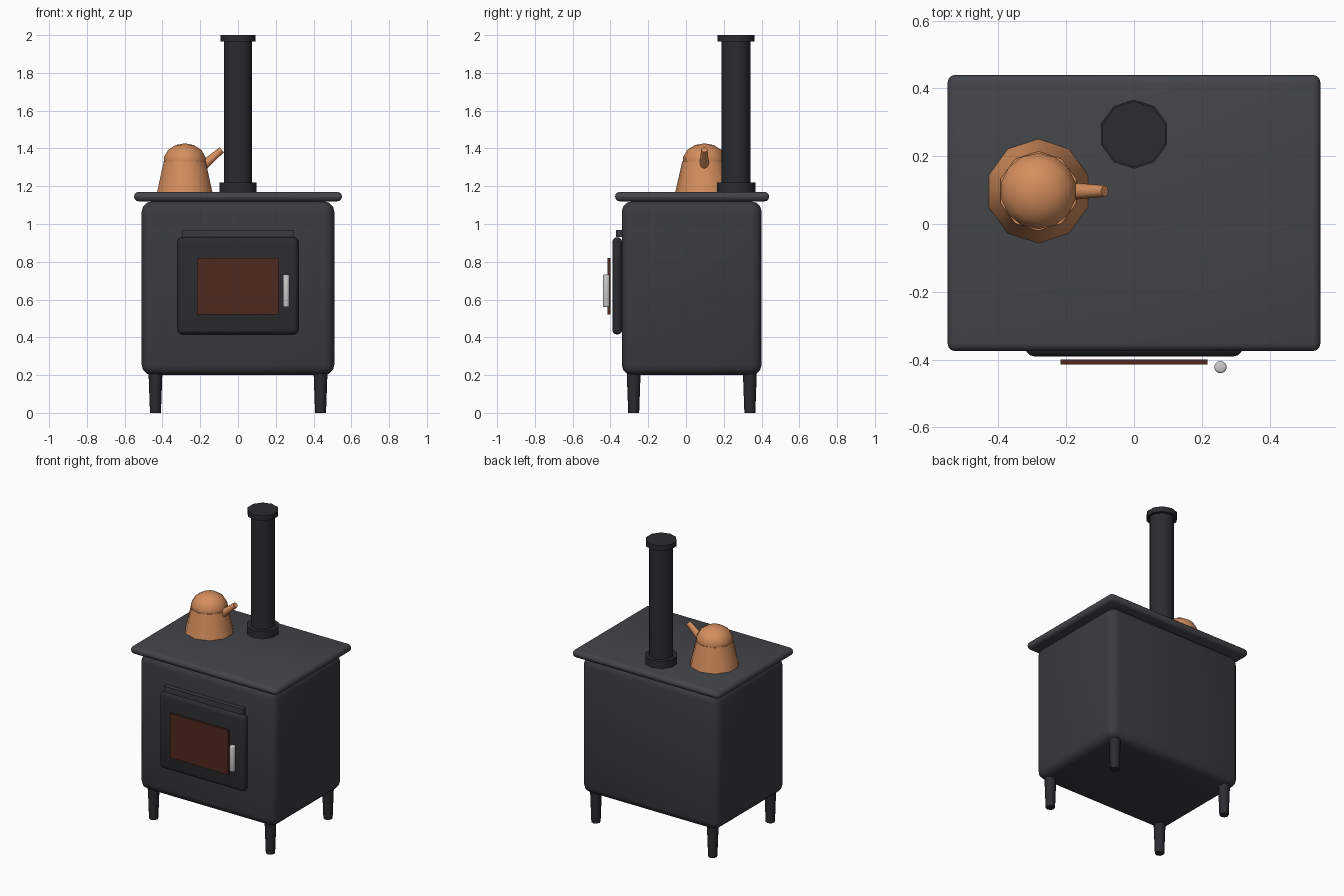
import bpy, bmesh, math
from mathutils import Vector

if "Cube" in bpy.data.objects:
    bpy.data.objects.remove(bpy.data.objects["Cube"])


def mat(name, rgb):
    m = bpy.data.materials.new(name)
    m.diffuse_color = (*rgb, 1)
    m.use_nodes = True
    m.node_tree.nodes["Principled BSDF"].inputs["Base Color"].default_value = m.diffuse_color
    return m


IRON = mat("iron", (0.040, 0.044, 0.051))
PLATE = mat("plate_iron", (0.055, 0.060, 0.066))
DARK = mat("dark_iron", (0.024, 0.025, 0.029))
GLASS = mat("ember_glass", (0.080, 0.023, 0.013))
STEEL = mat("steel", (0.55, 0.55, 0.57))
COPPER = mat("copper", (0.66, 0.27, 0.11))


def finish(name, bm, material, angle=50, bevel=0, segments=3):
    me = bpy.data.meshes.new(name)
    bm.to_mesh(me)
    bm.free()
    ob = bpy.data.objects.new(name, me)
    bpy.context.collection.objects.link(ob)
    me.materials.append(material)
    if bevel:
        mod = ob.modifiers.new("Bevel", "BEVEL")
        mod.width, mod.segments = bevel, segments
    bpy.ops.object.select_all(action="DESELECT")
    bpy.context.view_layer.objects.active = ob
    ob.select_set(True)
    if bevel:
        bpy.ops.object.modifier_apply(modifier="Bevel")
    bpy.ops.object.shade_smooth_by_angle(angle=math.radians(angle))
    return ob


def box(name, x, y, z, material, bevel=0, segments=3):
    """Box spanning the given (min, max) ranges."""
    bm = bmesh.new()
    bmesh.ops.create_cube(bm, size=1)
    for v in bm.verts:
        v.co = [(a + b) / 2 + c * (b - a) for (a, b), c in zip((x, y, z), v.co)]
    return finish(name, bm, material, bevel=bevel, segments=segments)


def tube(name, start, end, r1, r2, sides, material, bevel=0):
    """Tapered cylinder running from start to end."""
    a, b = Vector(start), Vector(end)
    d = b - a
    bm = bmesh.new()
    bmesh.ops.create_cone(bm, cap_ends=True, segments=sides,
                          radius1=r1, radius2=r2, depth=d.length)
    if abs(d.x) + abs(d.y) > 1e-6:
        bmesh.ops.transform(bm, verts=bm.verts,
                            matrix=d.to_track_quat("Z", "Y").to_matrix().to_4x4())
    bmesh.ops.translate(bm, verts=bm.verts, vec=(a + b) / 2)
    return finish(name, bm, material, bevel=bevel, segments=2)


# Firebox and overhanging hot plate
box("firebox", (-0.51, 0.51), (-0.34, 0.40), (0.20, 1.12), IRON, 0.055, 3)
box("hot_plate", (-0.55, 0.55), (-0.375, 0.44), (1.12, 1.17), PLATE, 0.024, 3)

# Door, window, handle and the ledge above
box("door", (-0.32, 0.32), (-0.39, -0.338), (0.415, 0.93), DARK, 0.025, 3)
box("door_window", (-0.217, 0.217), (-0.415, -0.40), (0.52, 0.82), GLASS)
tube("door_handle", (0.255, -0.422, 0.56), (0.255, -0.422, 0.732),
     0.019, 0.019, 10, STEEL, 0.007)
box("door_ledge", (-0.295, 0.295), (-0.37, -0.335), (0.93, 0.967), IRON)

# Tapered legs
for side, x in (("left", -0.437), ("right", 0.437)):
    for end, y in (("front", -0.277), ("back", 0.338)):
        tube(f"{end}_{side}_leg", (x, y, 0), (x, y, 0.22), 0.029, 0.037, 8, DARK)

# Flue pipe with collars
for name, z0, z1, r in (("flue_pipe", 1.165, 1.99, 0.077),
                        ("flue_collar", 1.165, 1.22, 0.102),
                        ("flue_cap", 1.965, 2.0, 0.097)):
    tube(name, (0, 0.265, z0), (0, 0.265, z1), r, r, 10, DARK)

# Kettle: tapered body, domed lid, angled spout
KX, KY = -0.282, 0.097
tube("kettle_body", (KX, KY, 1.168), (KX, KY, 1.33), 0.154, 0.117, 10, COPPER)
bm = bmesh.new()
bmesh.ops.create_uvsphere(bm, u_segments=14, v_segments=7, radius=0.115)
for v in bm.verts:
    v.co = (v.co.x + KX, v.co.y + KY, v.co.z * 0.8 + 1.335)
finish("kettle_lid", bm, COPPER)
tube("kettle_spout", (-0.19, KY, 1.303), (-0.086, KY, 1.393), 0.026, 0.017, 8, COPPER)
